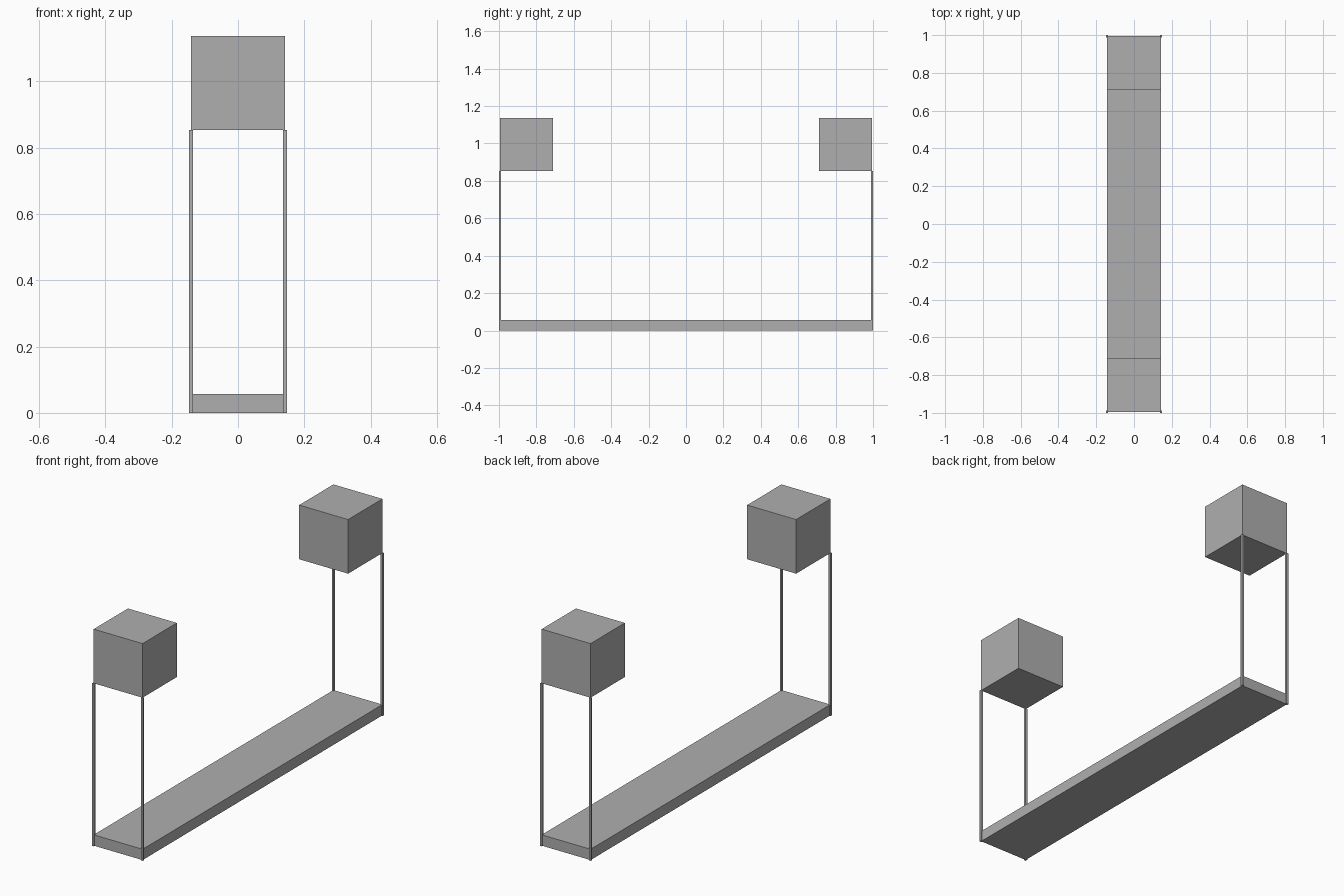
import bpy

cube = bpy.data.objects.get("Cube")
if cube:
    bpy.data.objects.remove(cube, do_unlink=True)

UNIT = 2 / 35.2                      # slab is 5 wide, 35 long, 1 thick in these units
WIDTH, LENGTH, POST, POST_TOP = 5, 35, 0.2, 15

grey = bpy.data.materials.new("plain grey")
grey.use_nodes = True
colour = (0.43, 0.43, 0.43, 1)
grey.diffuse_color = colour
grey.node_tree.nodes["Principled BSDF"].inputs["Base Color"].default_value = colour


def box(name, centre, size):
    """Flat-shaded box, placed and sized in model units."""
    bpy.ops.mesh.primitive_cube_add(size=1, location=[c * UNIT for c in centre])
    obj = bpy.context.object
    obj.name = name
    obj.scale = [s * UNIT for s in size]
    bpy.ops.object.transform_apply(location=False, rotation=False, scale=True)
    obj.data.materials.append(grey)
    return obj


# Long floor slab
box("base_slab", (0, 0, 0.5), (WIDTH, LENGTH, 1))

# At each end: two thin corner posts carrying a cube
for end, y_sign in (("front", -1), ("back", 1)):
    y_edge = y_sign * LENGTH / 2
    for side, x_sign in (("right", -1), ("left", 1)):
        box(f"{end}_{side}_post", (x_sign * WIDTH / 2, y_edge, POST_TOP / 2),
            (POST, POST, POST_TOP))
    box(f"{end}_block", (0, y_edge - y_sign * WIDTH / 2, POST_TOP + WIDTH / 2),
        (WIDTH, WIDTH, WIDTH))
